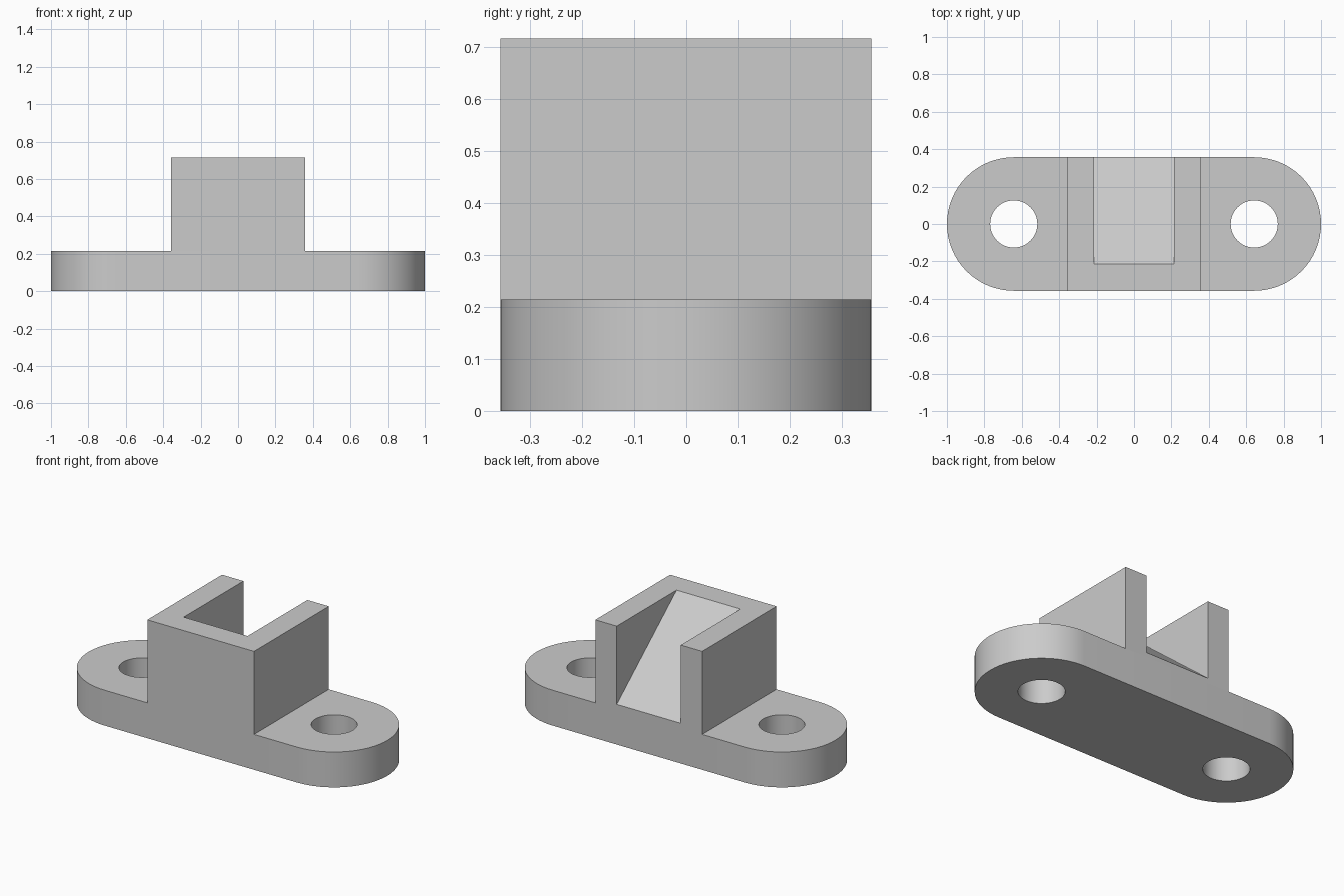
import bpy, bmesh
from math import pi, sin, cos, radians
from mathutils import Vector

R = 0.357            # half width of the plate and the housing
PLATE_H = 0.214
TOP = 0.716
END_X = 1.0 - R      # centre of each rounded end
HOLE_R = 0.126
WALL = 0.143

if "Cube" in bpy.data.objects:
    bpy.data.objects.remove(bpy.data.objects["Cube"], do_unlink=True)

grey = bpy.data.materials.new("plain grey")
grey.use_nodes = True
COLOUR = (0.6, 0.6, 0.6, 1)
grey.diffuse_color = COLOUR
grey.node_tree.nodes["Principled BSDF"].inputs["Base Color"].default_value = COLOUR


def prism(name, outline, sweep):
    """Extrude a closed outline of 3D points along a vector."""
    bm = bmesh.new()
    face = bm.faces.new([bm.verts.new(p) for p in outline])
    out = bmesh.ops.extrude_face_region(bm, geom=[face], use_keep_orig=True)
    moved = [v for v in out["geom"] if isinstance(v, bmesh.types.BMVert)]
    bmesh.ops.translate(bm, verts=moved, vec=Vector(sweep))
    bmesh.ops.recalc_face_normals(bm, faces=bm.faces[:])
    mesh = bpy.data.meshes.new(name)
    bm.to_mesh(mesh)
    bm.free()
    mesh.materials.append(grey)
    obj = bpy.data.objects.new(name, mesh)
    bpy.context.collection.objects.link(obj)
    return obj


def arc(cx, radius, start, sweep, steps, z):
    return [(cx + radius * cos(start + sweep * i / steps),
             radius * sin(start + sweep * i / steps), z) for i in range(steps + 1)]


def cut(target, cutter):
    """Subtract a cutter and remove it afterwards."""
    bpy.ops.object.select_all(action="DESELECT")
    bpy.context.view_layer.objects.active = target
    target.select_set(True)
    mod = target.modifiers.new("cut", "BOOLEAN")
    mod.operation = "DIFFERENCE"
    mod.solver = "EXACT"
    mod.object = cutter
    bpy.ops.object.modifier_apply(modifier=mod.name)
    bpy.data.objects.remove(cutter, do_unlink=True)


# Mounting plate with rounded ends and two screw holes
outline = arc(END_X, R, -pi / 2, pi, 32, 0) + arc(-END_X, R, pi / 2, pi, 32, 0)
plate = prism("mounting_plate", outline, (0, 0, PLATE_H))
for side in (-1, 1):
    circle = arc(side * END_X, HOLE_R, 0, 2 * pi, 48, -0.1)[:-1]
    cut(plate, prism("hole_cutter", circle, (0, 0, PLATE_H + 0.2)))
bpy.ops.object.shade_smooth_by_angle(angle=radians(30))

# Housing block with a ramped slot that opens at the top and the back
block = [(-R, -R, PLATE_H), (-R, R, PLATE_H), (-R, R, TOP), (-R, -R, TOP)]
housing = prism("housing", block, (2 * R, 0, 0))
slot = R - WALL
ramp_front, ramp_end_z = -R + WALL, 0.243
slope = (TOP - ramp_end_z) / (R - ramp_front)
extra = 0.1
wedge = [(-slot, ramp_front, TOP),
         (-slot, R + extra, ramp_end_z - slope * extra),
         (-slot, R + extra, TOP + extra),
         (-slot, ramp_front, TOP + extra)]
cut(housing, prism("slot_cutter", wedge, (2 * slot, 0, 0)))
